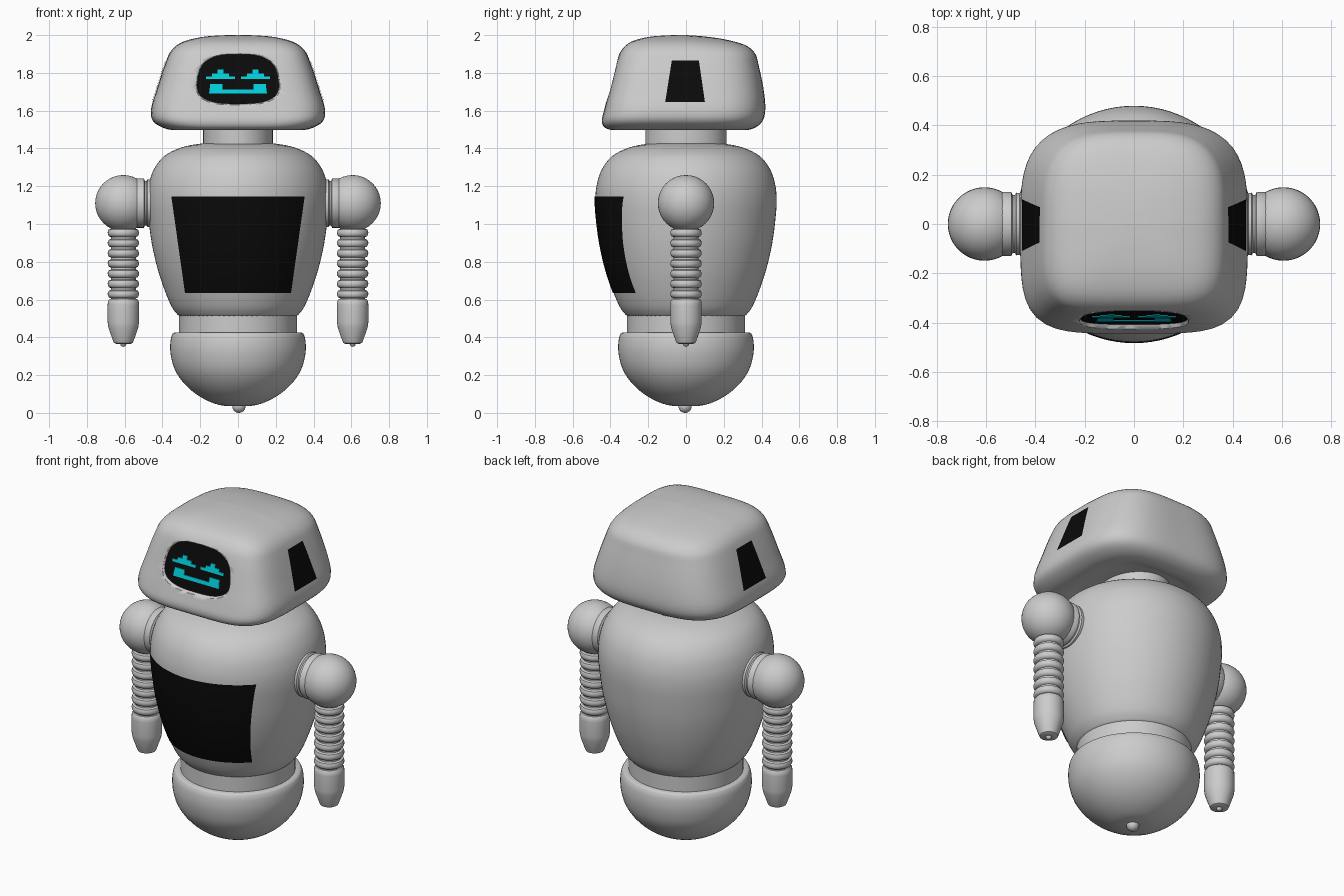
import bpy, bmesh, math
from mathutils import Vector, Matrix
from mathutils.bvhtree import BVHTree

if "Cube" in bpy.data.objects:
    bpy.data.objects.remove(bpy.data.objects["Cube"])


def material(name, rgb):
    m = bpy.data.materials.new(name)
    m.diffuse_color = (*rgb, 1)
    m.use_nodes = True
    m.node_tree.nodes["Principled BSDF"].inputs["Base Color"].default_value = m.diffuse_color
    return m


black = material("black_gloss", (0.003, 0.003, 0.003))
cyan = material("cyan_glow", (0.0, 0.62, 0.72))


def make(name, verts, faces, mat=None, angle=40, fix=True):
    me = bpy.data.meshes.new(name)
    me.from_pydata([tuple(v) for v in verts], [], faces)
    if fix:
        bm = bmesh.new()
        bm.from_mesh(me)
        bmesh.ops.recalc_face_normals(bm, faces=bm.faces)
        bm.to_mesh(me)
        bm.free()
    ob = bpy.data.objects.new(name, me)
    bpy.context.collection.objects.link(ob)
    if mat:
        me.materials.append(mat)
    bpy.ops.object.select_all(action='DESELECT')
    ob.select_set(True)
    bpy.context.view_layer.objects.active = ob
    bpy.ops.object.shade_smooth_by_angle(angle=math.radians(angle))
    return ob


def spline(pts, steps=4):
    """Catmull-Rom through tuples of any size."""
    p = [pts[0]] + list(pts) + [pts[-1]]
    out = []
    for a, b, c, d in zip(p, p[1:], p[2:], p[3:]):
        for k in range(steps):
            t = k / steps
            out.append(tuple(0.5 * (2 * q + (r - o) * t + (2 * o - 5 * q + 4 * r - s) * t * t
                                    + (3 * q - o - 3 * r + s) * t ** 3)
                             for o, q, r, s in zip(a, b, c, d)))
    return out + [tuple(pts[-1])]


def loft(name, rings, angle=40):
    n, m = len(rings[0]), len(rings)
    faces = [(i * n + j, i * n + (j + 1) % n, (i + 1) * n + (j + 1) % n, (i + 1) * n + j)
             for i in range(m - 1) for j in range(n)]
    faces += [tuple(range(n)), tuple(range((m - 1) * n, m * n))]
    return make(name, [v for r in rings for v in r], faces, angle=angle)


def lathe(name, prof, n=64, matrix=Matrix(), angle=40):
    """prof is a list of (radius, height)."""
    return loft(name, [[matrix @ Vector((max(r, .0005) * math.cos(2 * math.pi * j / n),
                                         max(r, .0005) * math.sin(2 * math.pi * j / n), z))
                        for j in range(n)] for r, z in prof], angle)


def ball(name, centre, r, n=32):
    prof = [(r * math.sin(math.pi * i / 20), -r * math.cos(math.pi * i / 20)) for i in range(21)]
    return lathe(name, prof, n, Matrix.Translation(centre))


def panel(name, target, origin, u_axis, direction, z0, z1, bottom, top, nu=20, nz=16):
    """Trapezoid patch projected onto a target surface."""
    me = target.data
    tree = BVHTree.FromPolygons([v.co for v in me.vertices], [p.vertices[:] for p in me.polygons])
    verts = []
    for i in range(nz + 1):
        t = i / nz
        a, b = (bottom[k] + (top[k] - bottom[k]) * t for k in (0, 1))
        for j in range(nu + 1):
            p = Vector(origin) + Vector(u_axis) * (a + (b - a) * j / nu)
            p.z = z0 + (z1 - z0) * t
            hit, nrm, _, _ = tree.ray_cast(p, Vector(direction))
            verts.append(hit + nrm * .004)
    w = nu + 1
    faces = [(i * w + j, i * w + j + 1, (i + 1) * w + j + 1, (i + 1) * w + j)
             for i in range(nz) for j in range(nu)]
    ob = make(name, verts, faces, black, fix=False)
    if ob.data.polygons[0].normal.dot(Vector(direction)) > 0:
        ob.data.flip_normals()
    return ob


# Base bowl, foot knob, waist
lathe("base_bowl", spline([(0, .035), (.10, .042), (.20, .085), (.28, .15), (.335, .23),
                           (.358, .32), (.356, .39), (.345, .42)]) + [(.335, .426), (.30, .424)])
ball("base_knob", (0.005, -.005, .035), .035)
lathe("waist", [(.30, .40), (.313, .41), (.313, .52), (.28, .53)])

# Torso
torso = lathe("torso", [(.28, .508), (.305, .508)] + spline([
    (.32, .52), (.35, .56), (.385, .64), (.425, .76), (.457, .90), (.475, 1.04), (.48, 1.13),
    (.472, 1.21), (.445, 1.29), (.39, 1.36), (.30, 1.405), (.20, 1.425), (.10, 1.43)]), n=80)
panel("chest_panel", torso, (0, -2, 0), (1, 0, 0), (0, 1, 0), .635, 1.145,
      (-.278, .278), (-.35, .35))

# Neck
lathe("neck", [(.185, 1.40), (.185, 1.53)], matrix=Matrix.Diagonal((1, 1.16, 1, 1)))

# Head: rounded box lofted from (z, half width, front depth, back depth)
rings = []
for z, hw, f, b in spline([(1.515, .24, .26, .24), (1.497, .32, .36, .30), (1.507, .39, .425, .36),
                           (1.545, .45, .445, .405), (1.61, .46, .432, .42), (1.72, .428, .403, .41),
                           (1.85, .385, .37, .385), (1.92, .352, .342, .365), (1.965, .29, .29, .31),
                           (1.99, .19, .20, .20), (1.999, .08, .09, .09), (2.0, .002, .002, .002)]):
    ring = []
    for j in range(80):
        c, s = math.cos(math.pi * j / 40), math.sin(math.pi * j / 40)
        n = 4.6 if s < 0 else 3.3
        r = (abs(c) ** n + abs(s) ** n) ** (-1 / n)
        y = s * r * (f if s < 0 else b)
        drop = .06 * max(0, y) * max(0, (z - 1.7) / .3)
        ring.append((c * r * hw, y, z - drop))
    rings.append(ring)
head = loft("head", rings)
for sx, side in ((1, "right"), (-1, "left")):
    panel(side + "_ear_panel", head, (2 * sx, 0, 0), (0, 1, 0), (-sx, 0, 0), 1.645, 1.865,
          (-.11, .10), (-.075, .068), 10, 10)


# Face: sloping prisms that follow the front of the head
def prism(name, outline, front, back, mat=None, grow=1):
    slope = lambda z: -.342 - (1.9 - z) * .24
    n = len(outline)
    vs = [(x * grow, slope(z) - front, 1.767 + (z - 1.767) * grow) for x, z in outline]
    vs += [(x, slope(z) + back, z) for x, z in outline]
    faces = [(i, (i + 1) % n, n + (i + 1) % n, n + i) for i in range(n)]
    return make(name, vs, faces + [tuple(range(n)), tuple(range(n, 2 * n))], mat, 30)


outline = []
for j in range(64):
    c, s = math.cos(math.pi * j / 32), math.sin(math.pi * j / 32)
    r = (abs(c) ** 2.9 + abs(s) ** 2.9) ** (-1 / 2.9)
    outline.append((.213 * c * r * (1 - .09 * s * r), 1.767 + .131 * s * r))
cutter = prism("face_cutter", outline, .2, 0, grow=1.4)
cutter.hide_render = True
cutter.display_type = 'WIRE'
cutter.hide_set(True)
cut = head.modifiers.new("face_recess", 'BOOLEAN')
cut.operation, cut.object, cut.solver = 'DIFFERENCE', cutter, 'EXACT'
head.modifiers.move(len(head.modifiers) - 1, 0)
prism("face_screen", outline, .003, .01, black)

# Stepped eyes and mouth
half = [(.077, 1.767), (.077, 1.782), (.045, 1.782), (.045, 1.797), (.015, 1.797), (.015, 1.817)]
for cx, side in ((.093, "right"), (-.093, "left")):
    prism(side + "_eye", [(cx + x, z) for x, z in half] +
          [(cx - x, z) for x, z in reversed(half)], .007, 0, cyan)
half = [(.153, 1.692), (.147, 1.74), (.083, 1.74), (.083, 1.713)]
prism("mouth", half + [(-x, z) for x, z in reversed(half)], .007, 0, cyan)

# Arms
AX = .607
ribs = [(.06, .99)]
for i in range(7):
    z = .975 - i * .054
    ribs += [(.066, z), (.078, z - .005), (.083, z - .018), (.082, z - .03),
             (.076, z - .040), (.066, z - .044)]
ribs.append((.06, .58))
hand = [(.05, .605), (.074, .602), (.082, .59), (.083, .57), (.083, .48), (.079, .452),
        (.056, .385), (.05, .371), (.04, .366), (.01, .366)]
for sx, side in ((1, "right"), (-1, "left")):
    ball(side + "_shoulder", (sx * AX, 0, 1.11), .149, 48)
    lathe(side + "_shoulder_collar",
          [(.11, .42), (.125, .43), (.127, .478), (.118, .484), (.118, .492), (.13, .498),
           (.13, .535), (.122, .545), (.10, .55)], 48,
          Matrix.Translation((0, 0, 1.11)) @ Matrix.Rotation(sx * math.pi / 2, 4, 'Y'))
    at = Matrix.Translation((sx * AX, 0, 0))
    lathe(side + "_ribbed_arm", ribs, 32, at)
    lathe(side + "_hand", hand, 32, at)
    ball(side + "_hand_tip", (sx * AX, 0, .366), .016, 16)
